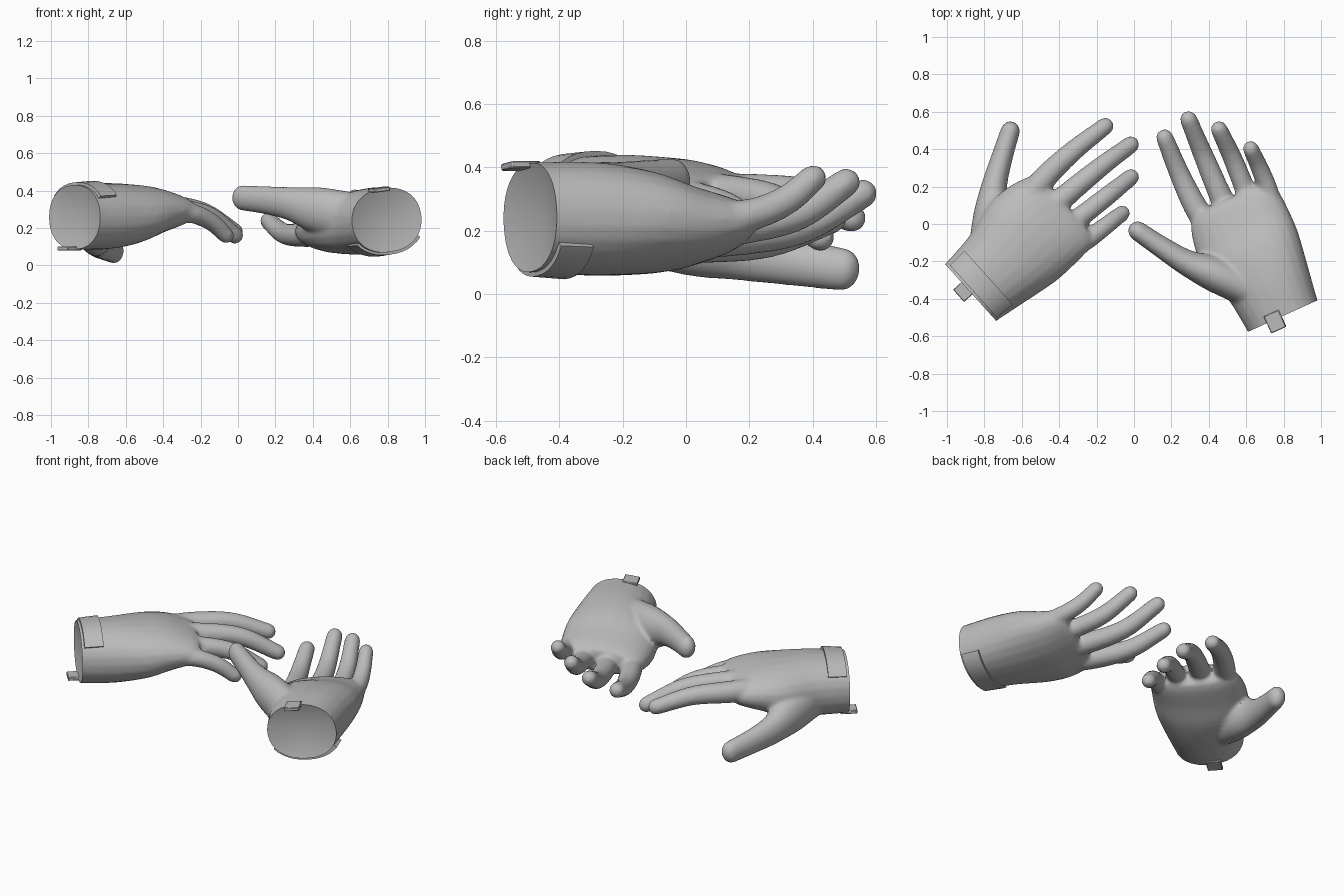
import bpy
import bmesh
import math
from mathutils import Matrix, Vector

if "Cube" in bpy.data.objects:
    bpy.data.objects.remove(bpy.data.objects["Cube"], do_unlink=True)

# One grey material for everything
grey = bpy.data.materials.new("soft_grey")
grey.use_nodes = True
grey.diffuse_color = (0.5, 0.5, 0.5, 1)
grey.node_tree.nodes["Principled BSDF"].inputs["Base Color"].default_value = (0.5, 0.5, 0.5, 1)

# Hand frame: x runs along the fingers, +y is the thumb side, +z the back of the hand
SIDES = 24


def loft(bm, rings):
    """Skin a closed tube through equal-sized rings of points."""
    loops = [[bm.verts.new(p) for p in ring] for ring in rings]
    n = len(loops[0])
    for a, b in zip(loops, loops[1:]):
        for i in range(n):
            j = (i + 1) % n
            bm.faces.new((a[i], a[j], b[j], b[i]))
    bm.faces.new(loops[0][::-1])
    bm.faces.new(loops[-1])


def oval(center, side, up, a, b, power=2.0):
    pts = []
    for i in range(SIDES):
        t = 2 * math.pi * i / SIDES
        c, s = math.cos(t), math.sin(t)
        x = math.copysign(abs(c) ** (2 / power), c)
        y = math.copysign(abs(s) ** (2 / power), s)
        pts.append(center + side * a * x + up * b * y)
    return pts


def spline(points, steps=6):
    """Catmull-Rom samples of vectors of any size."""
    pts = [Vector(p) for p in points]
    pts = [2 * pts[0] - pts[1]] + pts + [2 * pts[-1] - pts[-2]]
    out = []
    for i in range(1, len(pts) - 2):
        p0, p1, p2, p3 = pts[i - 1:i + 3]
        for k in range(steps):
            t = k / steps
            out.append(0.5 * (2 * p1 + (p2 - p0) * t
                              + (2 * p0 - 5 * p1 + 4 * p2 - p3) * t ** 2
                              + (3 * p1 - p0 - 3 * p2 + p3) * t ** 3))
    return out + [pts[-2]]


def finger(bm, points, flat=1.0):
    """Round-tipped tube; each point is x, y, z, radius."""
    samples = spline(points)
    centers = [s.to_3d() for s in samples]
    rings = []
    for i, s in enumerate(samples):
        along = (centers[min(i + 1, len(centers) - 1)] - centers[max(i - 1, 0)]).normalized()
        side = Vector((0, 0, 1)).cross(along).normalized()
        up = along.cross(side)
        rings.append(oval(centers[i], side, up, s[3], s[3] * flat))
    r = samples[-1][3]
    for deg in (25, 50, 70, 84):
        a = math.radians(deg)
        k = r * math.cos(a)
        rings.append(oval(centers[-1] + along * r * math.sin(a), side, up, k, k * flat))
    loft(bm, rings)


# Palm sections: x, min y, max y, min z, max z
PALM = [(-0.06, -0.20, 0.205, -0.17, 0.17), (0.0, -0.20, 0.21, -0.175, 0.17),
        (0.2, -0.23, 0.235, -0.175, 0.18), (0.38, -0.255, 0.29, -0.15, 0.175),
        (0.52, -0.255, 0.29, -0.10, 0.16), (0.64, -0.245, 0.26, -0.06, 0.125),
        (0.69, -0.21, 0.22, -0.03, 0.10)]
FINGERS = [
    [(0.45, 0.15, 0.05, 0.07), (0.7, 0.195, 0.055, 0.064), (0.92, 0.2, 0.045, 0.055), (1.13, 0.185, -0.02, 0.046)],
    [(0.45, 0.05, 0.06, 0.07), (0.7, 0.05, 0.055, 0.062), (0.95, 0.04, 0.025, 0.054), (1.165, 0.02, -0.08, 0.046)],
    [(0.45, -0.06, 0.05, 0.07), (0.68, -0.085, 0.04, 0.056), (0.88, -0.1, 0.0, 0.052), (1.05, -0.11, -0.1, 0.045)],
    [(0.42, -0.15, 0.03, 0.07), (0.64, -0.2, 0.02, 0.053), (0.78, -0.214, -0.025, 0.048), (0.885, -0.222, -0.1, 0.043)],
]
THUMB = [(0.2, 0.1, -0.03, 0.1), (0.36, 0.24, -0.085, 0.095), (0.47, 0.34, -0.13, 0.07),
         (0.6, 0.425, -0.16, 0.058), (0.735, 0.505, -0.183, 0.052)]


def glove_mesh():
    bm = bmesh.new()
    rings = []
    for x, y0, y1, z0, z1 in spline(PALM, 4):
        rings.append(oval(Vector((x, (y0 + y1) / 2, (z0 + z1) / 2)), Vector((0, 1, 0)),
                          Vector((0, 0, 1)), (y1 - y0) / 2, (z1 - z0) / 2, 2.2))
    loft(bm, rings)
    for points in FINGERS:
        finger(bm, points)
    finger(bm, THUMB, 1.3)
    bmesh.ops.recalc_face_normals(bm, faces=bm.faces[:])
    mesh = bpy.data.meshes.new("glove_parts")
    bm.to_mesh(mesh)
    bm.free()

    # Fuse the parts into one soft skin
    temp = bpy.data.objects.new("glove_parts", mesh)
    bpy.context.collection.objects.link(temp)
    fuse = temp.modifiers.new("fuse", "REMESH")
    fuse.mode = "VOXEL"
    fuse.voxel_size = 0.011
    soften = temp.modifiers.new("soften", "SMOOTH")
    soften.factor = 0.5
    soften.iterations = 8
    deps = bpy.context.evaluated_depsgraph_get()
    skin = bpy.data.meshes.new_from_object(temp.evaluated_get(deps))
    bpy.data.objects.remove(temp, do_unlink=True)

    # Cut the wrist square and close it with a shallow hollow
    bm = bmesh.new()
    bm.from_mesh(skin)
    cut = bmesh.ops.bisect_plane(bm, geom=bm.verts[:] + bm.edges[:] + bm.faces[:],
                                 plane_co=(0, 0, 0), plane_no=(1, 0, 0), clear_inner=True)
    rim = [e for e in cut["geom_cut"] if isinstance(e, bmesh.types.BMEdge)]
    cap = bmesh.ops.holes_fill(bm, edges=rim, sides=0)["faces"]
    for v in bmesh.ops.poke(bm, faces=cap)["verts"]:
        v.co.x = 0.05
    bmesh.ops.recalc_face_normals(bm, faces=bm.faces[:])
    bm.to_mesh(skin)
    bm.free()
    return skin


def strap_mesh():
    """Band over the back of the wrist, ending on the little-finger side."""
    bm = bmesh.new()
    rings = []
    for k in range(13):
        a = math.radians(35 + 110 * k / 12)
        c, s = math.cos(a), math.sin(a)
        y, z = abs(c) ** 0.91 * math.copysign(1, c), s ** 0.91
        rings.append([Vector((x, (0.21 + h) * y, (0.17 + h) * z))
                      for x, h in ((0.015, -0.015), (0.125, -0.01), (0.125, 0.022), (0.015, 0.014))])
    loft(bm, rings)
    bmesh.ops.recalc_face_normals(bm, faces=bm.faces[:])
    mesh = bpy.data.meshes.new("wrist_strap")
    bm.to_mesh(mesh)
    bm.free()
    return mesh


def tab_mesh():
    """Pull tab sticking out from the palm side of the cuff."""
    bm = bmesh.new()
    bmesh.ops.create_cube(bm, size=1, matrix=Matrix.Translation((-0.01, 0.035, -0.17))
                          @ Matrix.Diagonal((0.1, 0.088, 0.022, 1)))
    bmesh.ops.bevel(bm, geom=bm.edges[:], offset=0.004, segments=1, affect="EDGES")
    mesh = bpy.data.meshes.new("pull_tab")
    bm.to_mesh(mesh)
    bm.free()
    return mesh


def place(name, source, matrix):
    mesh = source.copy()
    mesh.transform(matrix)
    if matrix.determinant() < 0:
        mesh.flip_normals()
    mesh.materials.clear()
    mesh.materials.append(grey)
    mesh.shade_smooth()
    mesh.set_sharp_from_angle(angle=math.radians(40))
    mesh.name = name
    bpy.context.collection.objects.link(bpy.data.objects.new(name, mesh))


# Right glove lies palm down, left glove is its mirror image lying palm up
palm_down = Matrix.Translation((-0.87, -0.37, 0.26)) @ Matrix.Rotation(math.radians(42), 4, "Z")
palm_up = (Matrix.Translation((0.8, -0.49, 0.24)) @ Matrix.Rotation(math.radians(114.4), 4, "Z")
           @ Matrix.Rotation(-0.12, 4, "X") @ Matrix.Diagonal((1, 1, -1, 1)))

for part, mesh in (("glove", glove_mesh()), ("wrist_strap", strap_mesh()), ("pull_tab", tab_mesh())):
    place("right_" + part, mesh, palm_down)
    place("left_" + part, mesh, palm_up)
    bpy.data.meshes.remove(mesh)
